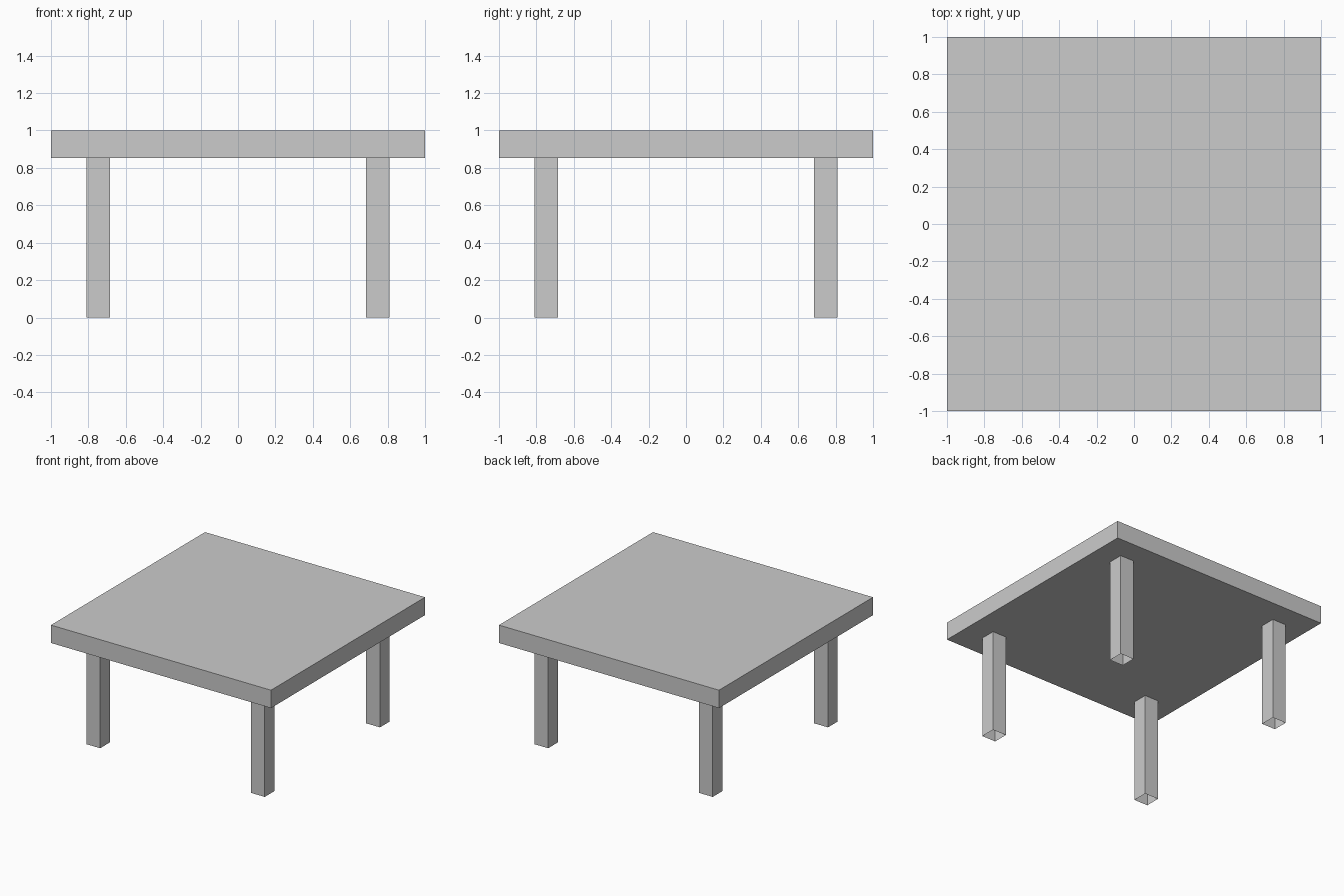
import bpy
import bmesh

if "Cube" in bpy.data.objects:
    bpy.data.objects.remove(bpy.data.objects["Cube"])

TOP_Z, UNDER_Z = 1.0, 0.853
LEG_POS, LEG_WIDTH = 0.748, 0.125


def box(name, center, size, open_ends=False):
    bm = bmesh.new()
    bmesh.ops.create_cube(bm, size=1.0)
    if open_ends:
        ends = [f for f in bm.faces if abs(f.normal.z) > 0.5]
        bmesh.ops.delete(bm, geom=ends, context='FACES_ONLY')
    bmesh.ops.scale(bm, vec=size, verts=bm.verts)
    mesh = bpy.data.meshes.new(name)
    bm.to_mesh(mesh)
    bm.free()
    obj = bpy.data.objects.new(name, mesh)
    obj.location = center
    bpy.context.collection.objects.link(obj)
    return obj


# Square slab top
box("tabletop", (0, 0, (TOP_Z + UNDER_Z) / 2), (2, 2, TOP_Z - UNDER_Z))

# Four hollow square legs, open at the foot
for y_name, sy in (("front", -1), ("back", 1)):
    for x_name, sx in (("left", -1), ("right", 1)):
        box(f"{y_name}_{x_name}_leg",
            (sx * LEG_POS, sy * LEG_POS, UNDER_Z / 2),
            (LEG_WIDTH, LEG_WIDTH, UNDER_Z), open_ends=True)
